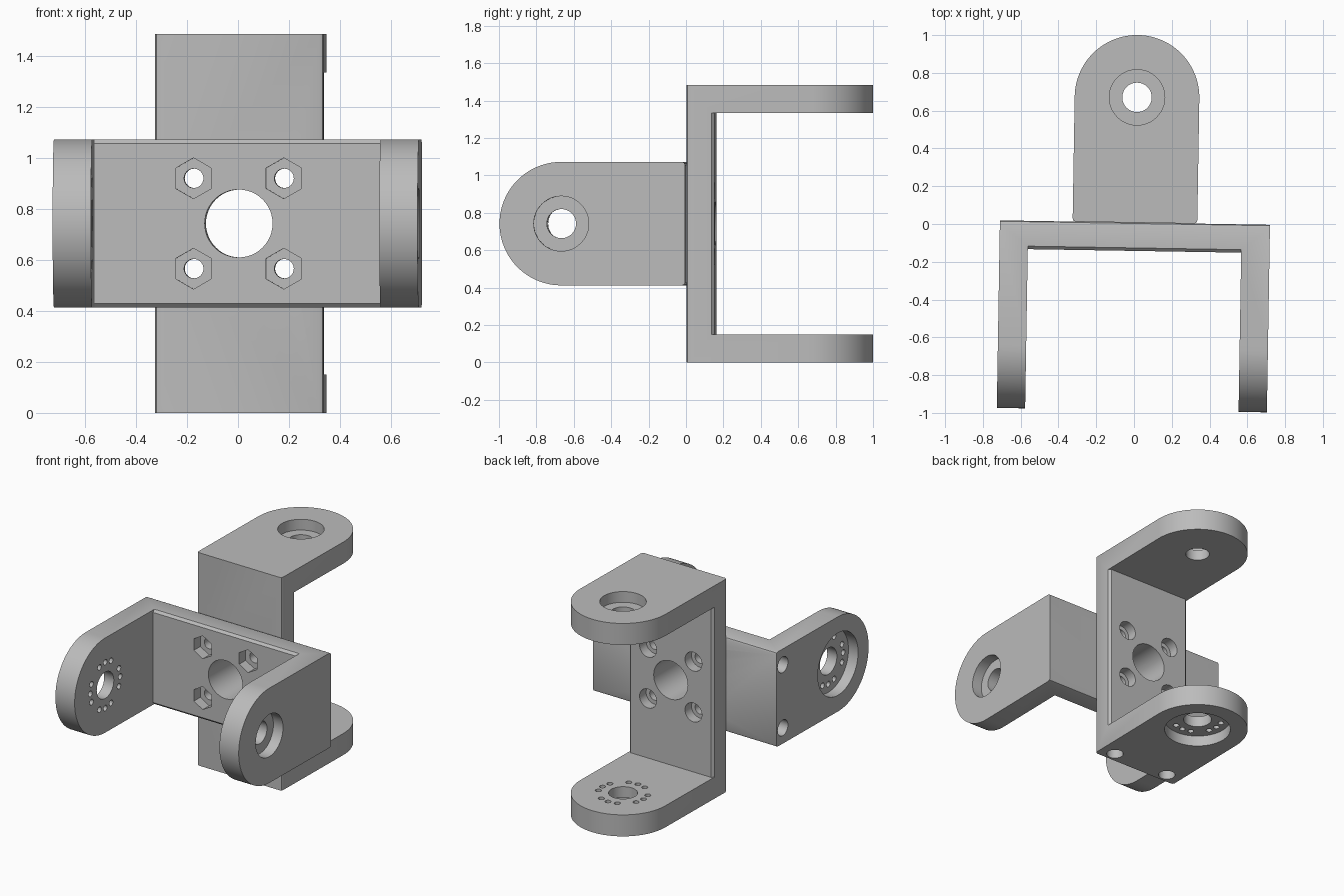
import bpy, bmesh, math
from mathutils import Matrix, Vector

cube = bpy.data.objects.get("Cube")
if cube:
    bpy.data.objects.remove(cube, do_unlink=True)

mat = bpy.data.materials.new("plain grey")
mat.use_nodes = True
GREY = (0.5, 0.5, 0.5, 1)
mat.diffuse_color = GREY
mat.node_tree.nodes["Principled BSDF"].inputs["Base Color"].default_value = GREY

W = 0.33        # half width of a bracket, also the arm end radius
T = 0.15        # plate thickness
LENGTH = 0.993  # arm reach
PIVOT = LENGTH - W
CHAMFER = 0.016


# Bracket space: x runs along the web, y along the arms, z across the width
def prism(bm, points, axis, lo, hi):
    """Extrude a 2D outline along x (outline in y, z) or y (outline in x, z)."""
    def place(p, d):
        return (d, p[0], p[1]) if axis == "x" else (p[0], d, p[1])
    rings = [[bm.verts.new(place(p, d)) for p in points] for d in (lo, hi)]
    bm.faces.new(rings[0])
    bm.faces.new(rings[1][::-1])
    n = len(points)
    for i in range(n):
        j = (i + 1) % n
        bm.faces.new((rings[0][i], rings[0][j], rings[1][j], rings[1][i]))


def circle(cx, cy, r, n=32):
    return [(cx + r * math.sin(math.tau * i / n), cy + r * math.cos(math.tau * i / n))
            for i in range(n)]


def make_object(name, bm):
    bmesh.ops.recalc_face_normals(bm, faces=bm.faces[:])
    mesh = bpy.data.meshes.new(name)
    bm.to_mesh(mesh)
    bm.free()
    obj = bpy.data.objects.new(name, mesh)
    bpy.context.collection.objects.link(obj)
    return obj


def cut(obj, bm):
    tool = make_object("cutter", bm)
    tool.hide_render = True
    mod = obj.modifiers.new("cut", "BOOLEAN")
    mod.operation, mod.solver, mod.object = "DIFFERENCE", "EXACT", tool
    bpy.ops.object.select_all(action="DESELECT")
    bpy.context.view_layer.objects.active = obj
    obj.select_set(True)
    bpy.ops.object.modifier_apply(modifier=mod.name)
    bpy.data.objects.remove(tool, do_unlink=True)


def bracket(name, half, pocket_sides, pocket_radius, matrix):
    bolts = [(x, z) for x in (-0.177, 0.177) for z in (-0.177, 0.177)]

    # Solid block with rounded arm ends and softened back corners
    outline = [(PIVOT + W * math.sin(math.pi * i / 48), W * math.cos(math.pi * i / 48))
               for i in range(49)]
    outline += [(CHAMFER, -W), (CHAMFER * 0.3, -W + CHAMFER * 0.3), (0, -W + CHAMFER),
                (0, W - CHAMFER), (CHAMFER * 0.3, W - CHAMFER * 0.3), (CHAMFER, W)]
    bm = bmesh.new()
    prism(bm, outline, "x", -half, half)
    obj = make_object(name, bm)

    # Space between the arms, leaving chamfered web edges
    edge = W - CHAMFER
    bm = bmesh.new()
    prism(bm, [(T, -edge), (T, edge), (T - 0.05, edge + 0.05), (1.2, edge + 0.05),
               (1.2, -edge - 0.05), (T - 0.05, -edge - 0.05)], "x", T - half, half - T)
    cut(obj, bm)

    # Through holes, horn screw ring and blind corner holes
    bm = bmesh.new()
    prism(bm, circle(0, 0, 0.133, 48), "y", -0.1, 0.3)
    for x, z in bolts:
        prism(bm, circle(x, z, 0.038, 24), "y", -0.1, 0.3)
    prism(bm, circle(PIVOT, 0, 0.078), "x", half - 0.3, half + 0.1)
    prism(bm, circle(PIVOT, 0, 0.092), "x", -half - 0.1, 0.3 - half)
    for quarter in range(4):
        for step in (-1, 0, 1):
            a = quarter * math.pi / 2 + step * 0.4
            prism(bm, circle(PIVOT + 0.16 * math.cos(a), 0.16 * math.sin(a), 0.02, 12),
                  "x", -half - 0.1, 0.3 - half)
    for z in (-0.22, 0.22):
        prism(bm, circle(0.07, z, 0.055, 24), "x", -half - 0.1, 0.1 - half)
    cut(obj, bm)

    # Recesses: bolt pockets, bearing seat and horn seat
    bm = bmesh.new()
    for x, z in bolts:
        prism(bm, circle(x, z, pocket_radius, pocket_sides), "y", T - 0.07, T + 0.1)
    prism(bm, circle(PIVOT, 0, 0.147, 48), "x", half - 0.075, half + 0.1)
    prism(bm, circle(PIVOT, 0, 0.217, 48), "x", -half - 0.1, 0.075 - half)
    cut(obj, bm)

    obj.data.transform(matrix)
    obj.data.materials.clear()
    obj.data.materials.append(mat)
    bpy.ops.object.shade_smooth_by_angle(angle=math.radians(25))
    return obj


def frame(along, arms):
    """Turn bracket space to the given web and arm directions, then seat it."""
    along, arms = Vector(along), Vector(arms)
    turn = Matrix((along, arms, along.cross(arms))).transposed().to_4x4()
    return Matrix.Translation((0.005, 0.0075, 0.742)) @ Matrix.Rotation(-0.0165, 4, "Z") @ turn


bracket("front_bracket", 0.715, 6, 0.08, frame((1, 0, 0), (0, -1, 0)))
bracket("rear_bracket", 0.742, 32, 0.066, frame((0, 0, 1), (0, 1, 0)))
